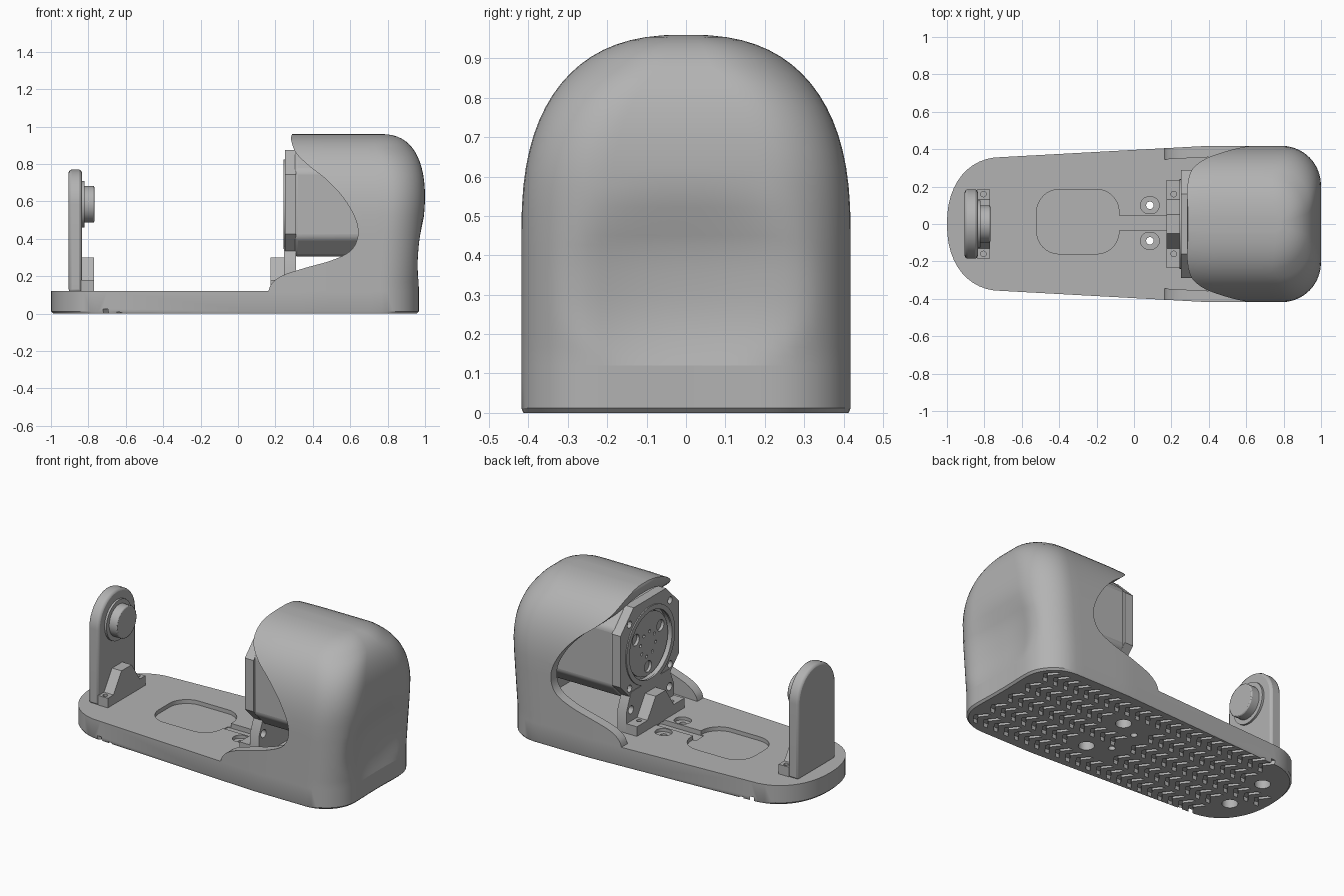
import bpy, bmesh, math
from mathutils import Vector

if bpy.data.objects.get("Cube"):
    bpy.data.objects.remove(bpy.data.objects["Cube"])

grey = bpy.data.materials.new("satin_grey")
grey.use_nodes = True
grey.diffuse_color = (0.45, 0.45, 0.45, 1)
grey.node_tree.nodes["Principled BSDF"].inputs["Base Color"].default_value = (0.45, 0.45, 0.45, 1)


def finish(name, bm):
    bmesh.ops.recalc_face_normals(bm, faces=bm.faces)
    me = bpy.data.meshes.new(name)
    bm.to_mesh(me)
    bm.free()
    me.materials.append(grey)
    ob = bpy.data.objects.new(name, me)
    bpy.context.collection.objects.link(ob)
    return ob


def add_loft(bm, rings):
    loops = [[bm.verts.new(p) for p in r] for r in rings]
    n = len(loops[0])
    for a, b in zip(loops, loops[1:]):
        for i in range(n):
            j = (i + 1) % n
            bm.faces.new((a[i], a[j], b[j], b[i]))
    bm.faces.new(loops[0])
    bm.faces.new(loops[-1])


def loft(name, rings):
    bm = bmesh.new()
    add_loft(bm, rings)
    return finish(name, bm)


PLACE = {"x": lambda u, v, h: (h, u, v), "y": lambda u, v, h: (u, h, v), "z": lambda u, v, h: (u, v, h)}


def prisms(name, outlines, axis, lo, hi):
    """Extrude flat outlines along one axis into a single mesh."""
    bm = bmesh.new()
    for pts in outlines:
        add_loft(bm, [[PLACE[axis](u, v, h) for u, v in pts] for h in (lo, hi)])
    return finish(name, bm)


def circle(u, v, r, n=32):
    return [(u + r * math.cos(2 * math.pi * i / n), v + r * math.sin(2 * math.pi * i / n)) for i in range(n)]


def rounded(u0, u1, v0, v1, r, n=8):
    pts = []
    for k, (cu, cv) in enumerate([(u1 - r, v1 - r), (u0 + r, v1 - r), (u0 + r, v0 + r), (u1 - r, v0 + r)]):
        for i in range(n + 1):
            a = math.pi / 2 * (k + i / n)
            pts.append((cu + r * math.cos(a), cv + r * math.sin(a)))
    return pts


def octagon(half, cz, c):
    h, k = half, half - c
    return [(h, cz - k), (h, cz + k), (k, cz + h), (-k, cz + h), (-h, cz + k), (-h, cz - k), (-k, cz - h), (k, cz - h)]


def select(ob):
    bpy.ops.object.select_all(action="DESELECT")
    ob.select_set(True)
    bpy.context.view_layer.objects.active = ob


def cut(ob, *cutters):
    for c in cutters:
        m = ob.modifiers.new("cut", "BOOLEAN")
        m.object, m.operation, m.solver = c, "DIFFERENCE", "EXACT"
        select(ob)
        bpy.ops.object.modifier_apply(modifier=m.name)
        bpy.data.objects.remove(c)


def bevel(ob, width, segments=2):
    m = ob.modifiers.new("bevel", "BEVEL")
    m.width, m.segments, m.limit_method = width, segments, "ANGLE"
    m.angle_limit = math.radians(40)


def spline(pts, n=6):
    """Smooth path through the points."""
    p = [Vector(q) for q in [pts[0]] + pts + [pts[-1]]]
    out = []
    for a, b, c, d in zip(p, p[1:], p[2:], p[3:]):
        for i in range(n):
            t = i / n
            out.append(tuple((2 * b + (c - a) * t + (2 * a - 5 * b + 4 * c - d) * t * t
                              + (3 * b - a - 3 * c + d) * t ** 3) / 2))
    return out + [pts[-1]]


# Hood section at a height: straight sides, rounded corners, thumb dent in the end
def section(z, inset=0.0, x0=0.1, dent=True):
    top = 0.96 - inset
    t = max(0, (z - 0.45) / (top - 0.45))
    s = max(0, (z - 0.6) / (top - 0.6))
    w = (0.418 - inset) * (1 - t ** 2.5) ** 0.4
    xm = 0.967 + 0.033 * min(1, max(0, (z - 0.15) / 0.45)) - inset
    xm -= 0.24 * (1 - (1 - s ** 2.5) ** 0.4)
    r = min(0.2, w * 0.75)
    half = [(x0 + (xm - r - x0) * i / 12, w) for i in range(12)]
    half += [(xm - r + r * math.sin(a), w - r + r * math.cos(a))
             for a in [math.pi / 20 * i for i in range(11)]]
    half += [(xm, (w - r) * (1 - i / 10)) for i in range(1, 10)]
    ring = half + [(xm, 0)] + [(x, -y) for x, y in reversed(half)]
    out = []
    for x, y in ring:
        if x < 0.4:
            y -= math.copysign(0.0545 * (0.4 - x), y)
        if dent and x > 0.8:
            q = abs(y / 0.33) ** 2.5 + abs((z - 0.33) / 0.23) ** 2.5
            x -= 0.04 * max(0, 1 - q) ** 1.5
        out.append((x, y, z))
    return out


def hood_solid(name, inset, x0, z0, dent):
    top = 0.96 - inset
    zs = [z0 + (0.45 - z0) * i / 14 for i in range(14)]
    zs += [0.45 + (top - 0.45) * math.sin(math.pi / 2 * i / 18) ** 0.8 for i in range(18)]
    zs.append(top - 0.0005)
    return loft(name, [section(z, inset, x0, dent) for z in zs])


# Hood shell with a curved opening
hood = hood_solid("hood", 0, 0.1, 0.12, True)
edge = spline([(0.292, 0.965), (0.284, 0.93), (0.31, 0.86), (0.38, 0.79), (0.48, 0.71), (0.57, 0.61),
               (0.63, 0.5), (0.64, 0.41), (0.6, 0.335), (0.5, 0.285), (0.36, 0.245), (0.24, 0.205),
               (0.18, 0.16), (0.16, 0.11)])
cut(hood, hood_solid("hollow", 0.06, 0.02, 0.1, False),
    prisms("opening", [[(-0.2, 1.1), (0.292, 1.1)] + edge + [(0.16, 0), (-0.2, 0)]], "y", -0.6, 0.6))

# Base plate
tail = []
for i in range(25):
    a = math.pi / 2 - math.pi * i / 24
    c, s = math.cos(a), math.sin(a)
    tail.append((-0.7 - 0.3 * abs(c) ** 0.9, math.copysign(0.358 * abs(s) ** 0.9, s)))
plan = [(x, y) for x, y, z in section(0.12, 0, 0.1)] + tail[::-1]
base = loft("base_plate", [[(x * k, y * k, z) for x, y in plan] for k, z in ((0.988, 0), (1, 0.012), (1, 0.12))])

# Tray pocket, cable channel and screw seats
cut(base, prisms("pocket", [rounded(-0.52, -0.08, -0.16, 0.185, 0.12)], "z", 0.095, 0.2),
    prisms("channel", [rounded(-0.1, 0.2, -0.035, 0.045, 0.01)], "z", 0.09, 0.2),
    prisms("seats", [rounded(0.035, 0.135, s - 0.045, s + 0.045, 0.044) for s in (-0.09, 0.1)], "z", 0.1, 0.2),
    prisms("screw_holes", [circle(0.085, s, 0.02) for s in (-0.09, 0.1)], "z", -0.1, 0.2))

# Underside counterbores and chevron grip grooves
bores = [(0.21, -0.16), (0.21, 0.16), (-0.81, -0.14), (-0.81, 0.14)]
keep_out = bores + [(0.085, -0.09), (0.085, 0.1)]
chevrons = []
for row in range(-2, 3):
    for col in range(25):
        x, y = -0.9 + 0.074 * col, 0.15 * row
        limit = 0.3 + 0.05 * (x + 0.7) if x > -0.7 else 0.3 - 0.9 * (-0.7 - x)
        if abs(y) + 0.06 > limit + 0.06 or any(math.hypot(x - a, y - b) < 0.1 for a, b in keep_out):
            continue
        d = 0.045
        chevrons.append([(x - d, y - 0.06), (x, y), (x - d, y + 0.06),
                         (x - d + 0.028, y + 0.06), (x + 0.028, y), (x - d + 0.028, y - 0.06)])
cut(base, prisms("grooves", chevrons, "z", -0.05, 0.025),
    prisms("bores", [circle(x, y, 0.045) for x, y in bores], "z", -0.05, 0.06))


# Feet with a raised gusset
def foot(name, x0, x1, w):
    pts = [(0.05, 0.3), (0.13, 0.18), (w, 0.18), (w, 0.115)]
    ob = prisms(name, [pts + [(-y, z) for y, z in reversed(pts)]], "x", x0, x1)
    cut(ob, prisms("foot_holes", [circle((x0 + x1) / 2, s * 0.16, 0.015, 16) for s in (-1, 1)], "z", 0, 0.4))
    return ob


post_foot = foot("post_foot", -0.84, -0.77, 0.185)
motor_foot = foot("motor_foot", 0.175, 0.25, 0.235)

# Idler post with round top, washer and boss
arch = [(0.185 * math.cos(math.pi * i / 32), 0.585 + 0.185 * math.sin(math.pi * i / 32)) for i in range(33)]
post = prisms("idler_post", [[(0.185, 0.115)] + arch + [(-0.185, 0.115)]], "x", -0.905, -0.835)
bevel(post, 0.014)
washer = prisms("idler_washer", [circle(0, 0.585, 0.125, 48)], "x", -0.84, -0.822)
boss = prisms("idler_boss", [circle(0, 0.585, 0.098, 48)], "x", -0.83, -0.768)
bevel(boss, 0.006)

# Motor body and bracket plate
CZ = 0.585
body = prisms("motor_body", [octagon(0.28, CZ, 0.1)], "x", 0.3, 0.8)
bevel(body, 0.02, 3)
plate = prisms("motor_plate", [octagon(0.29, CZ, 0.13)], "x", 0.25, 0.31)
corners = [(sy * 0.2, CZ + sz * 0.2) for sy in (-1, 1) for sz in (-1, 1)]
cut(plate, prisms("rotor_recess", [circle(0, CZ, 0.215, 48)], "x", 0.2, 0.285),
    prisms("bolt_holes", [circle(y, z, 0.022, 16) for y, z in corners], "x", 0.2, 0.275))
leg = prisms("motor_leg", [[(-0.235, 0.115), (0.235, 0.115), (0.235, 0.25), (0.19, 0.36), (-0.19, 0.36), (-0.235, 0.25)]],
             "x", 0.247, 0.31)
cut(leg, prisms("leg_recess", [circle(0, CZ, 0.24, 48)], "x", 0.2, 0.4),
    prisms("leg_holes", [circle(s * 0.19, 0.25, 0.025, 20) for s in (-1, 1)], "x", 0.2, 0.4))

# Rotor with bearing ring
ring = prisms("bearing_ring", [circle(0, CZ, 0.24, 48)], "x", 0.243, 0.255)
cut(ring, prisms("ring_bore", [circle(0, CZ, 0.21, 48)], "x", 0.2, 0.3))
rotor = prisms("rotor", [circle(0, CZ, 0.195, 48)], "x", 0.262, 0.29)


def polar(r, k, n):
    return r * math.cos(2 * math.pi * (k + 0.25) / n), CZ + r * math.sin(2 * math.pi * (k + 0.25) / n)


cut(rotor, prisms("rotor_slots", [circle(*polar(0.14, k, 3), 0.035, 20) for k in range(3)], "x", 0.2, 0.28),
    prisms("rotor_holes", [circle(*polar(0.075, k, 8), 0.01, 12) for k in range(8)], "x", 0.2, 0.28))

for ob in (hood, base, post, washer, boss, body, plate, leg, ring, rotor, post_foot, motor_foot):
    select(ob)
    bpy.ops.object.shade_smooth_by_angle(angle=math.radians(30))
